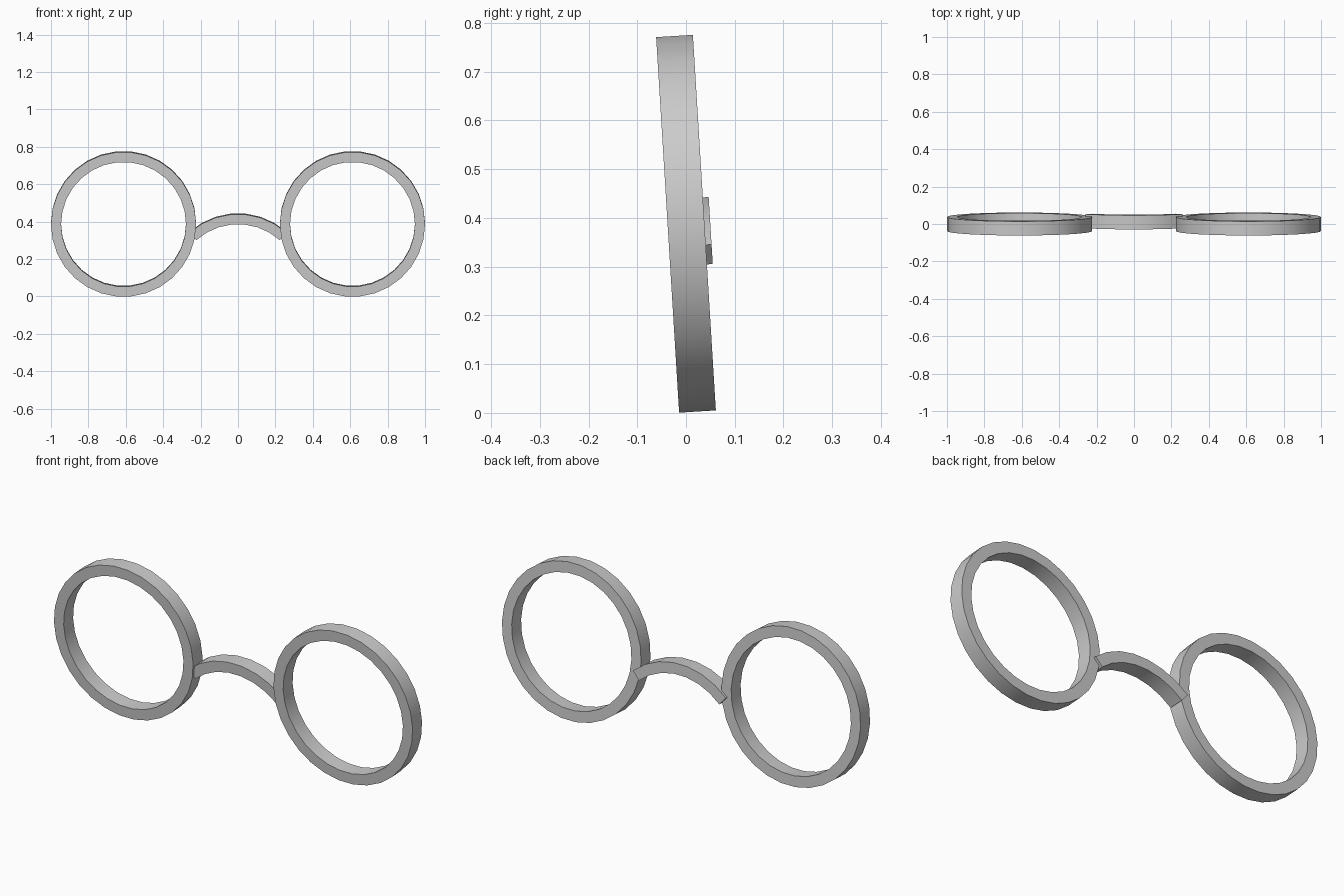
import bpy, bmesh, math
from mathutils import Matrix, Vector

if "Cube" in bpy.data.objects:
    bpy.data.objects.remove(bpy.data.objects["Cube"])

OUTER, INNER, DEPTH = 0.388, 0.334, 0.0755
STEP = math.radians(12)            # 30 sides per full circle
TILT = math.radians(3.5)           # whole frame leans forward at the top
PIVOT = Vector((0, 0, 0.388))


def band(name, centre, start, segments):
    """Rectangular-section ring (30 segments) or capped arc (fewer)."""
    bm = bmesh.new()
    closed = segments == 30
    loops = []
    for i in range(segments if closed else segments + 1):
        a = start + i * STEP
        loops.append([bm.verts.new((r * math.cos(a), y, r * math.sin(a)))
                      for r, y in ((OUTER, -DEPTH / 2), (OUTER, DEPTH / 2),
                                   (INNER, DEPTH / 2), (INNER, -DEPTH / 2))])
    for i in range(segments):
        p, q = loops[i], loops[(i + 1) % len(loops)]
        for k in range(4):
            n = (k + 1) % 4
            bm.faces.new((p[k], p[n], q[n], q[k]))
    if not closed:
        bm.faces.new(loops[0])
        bm.faces.new(loops[-1])
    bmesh.ops.recalc_face_normals(bm, faces=bm.faces)
    bm.transform(Matrix.Translation(centre))
    mesh = bpy.data.meshes.new(name)
    bm.to_mesh(mesh)
    bm.free()
    ob = bpy.data.objects.new(name, mesh)
    bpy.context.collection.objects.link(ob)
    # lean about the frame centre
    ob.matrix_world = Matrix.Translation(PIVOT) @ Matrix.Rotation(TILT, 4, 'X')
    bpy.ops.object.select_all(action='DESELECT')
    ob.select_set(True)
    bpy.context.view_layer.objects.active = ob
    bpy.ops.object.shade_smooth_by_angle(angle=math.radians(30))
    return ob


# Round lens rims
for side, label in ((-1, "left"), (1, "right")):
    band(label + "_rim", (side * 0.612, 0, 0), 0, 30)

# Arched nose bridge, set slightly behind the rims
band("nose_bridge", (0, 0.012, -0.334), math.radians(48), 7)
